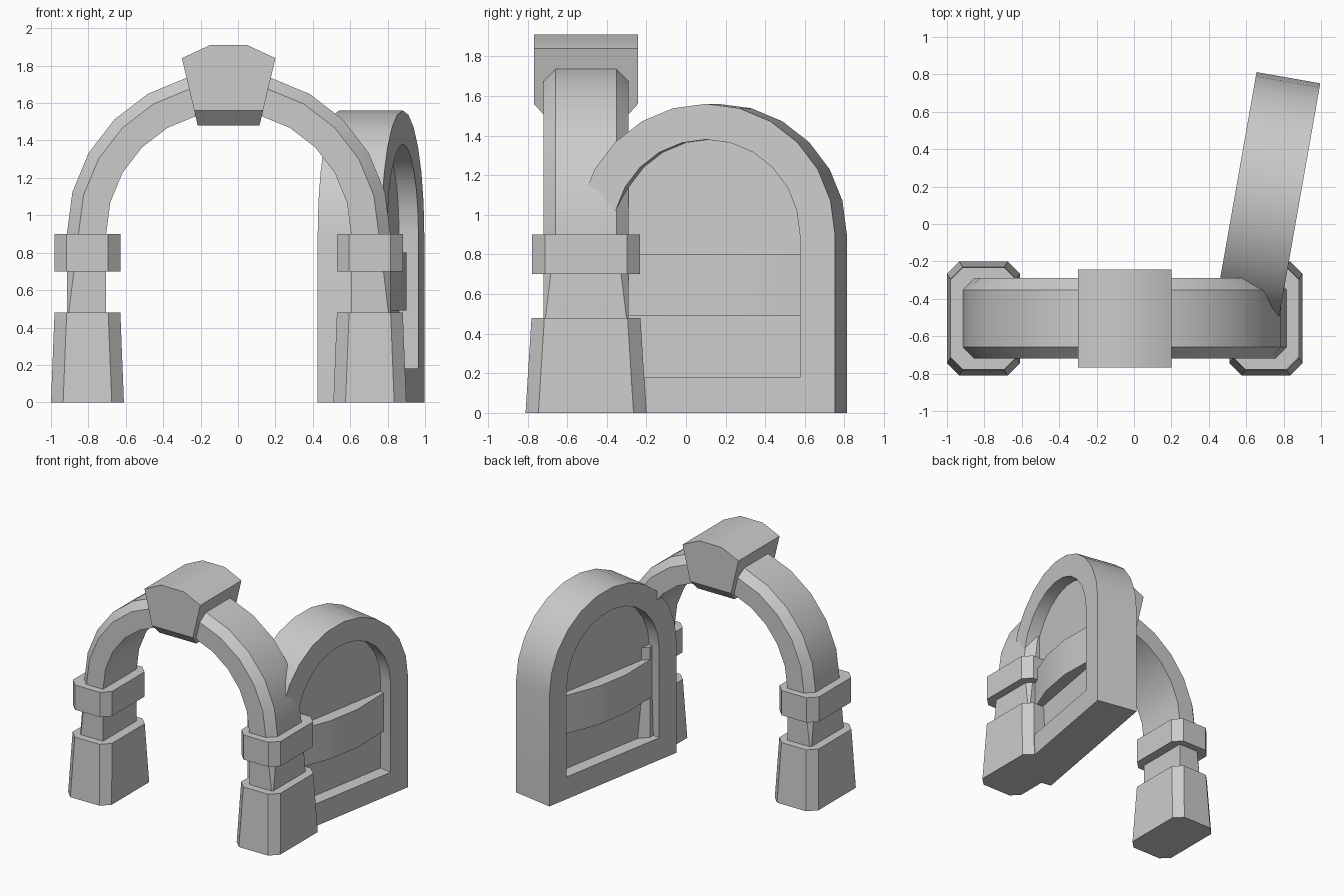
import bpy, bmesh
from math import sin, cos, pi, radians
from mathutils import Matrix

if "Cube" in bpy.data.objects:
    bpy.data.objects.remove(bpy.data.objects["Cube"])

CX, CY, SPRING = -0.05, -0.505, 0.9   # arch centre and springing height
STEPS = 12                            # segments in every half circle


def loft(name, rings, cyclic=False, matrix=None):
    """Skin a series of equal-length closed rings; cap the ends unless cyclic."""
    bm = bmesh.new()
    vs = [[bm.verts.new(p) for p in r] for r in rings]
    n = len(rings[0])
    pairs = list(zip(vs, vs[1:])) + ([(vs[-1], vs[0])] if cyclic else [])
    for a, b in pairs:
        for i in range(n):
            j = (i + 1) % n
            bm.faces.new((a[i], a[j], b[j], b[i]))
    if not cyclic:
        bm.faces.new(vs[0])
        bm.faces.new(vs[-1])
    bmesh.ops.recalc_face_normals(bm, faces=bm.faces)
    me = bpy.data.meshes.new(name)
    bm.to_mesh(me)
    bm.free()
    ob = bpy.data.objects.new(name, me)
    bpy.context.collection.objects.link(ob)
    if matrix:
        ob.matrix_world = matrix
    bpy.ops.object.select_all(action='DESELECT')
    ob.select_set(True)
    bpy.context.view_layer.objects.active = ob
    bpy.ops.object.shade_smooth_by_angle(angle=radians(30))
    return ob


def octagon(cx, hx, hy, z, c=0.065):
    """Rectangle with cut corners, lying flat at height z."""
    pts = [(hx, hy - c), (hx - c, hy), (c - hx, hy), (-hx, hy - c),
           (-hx, c - hy), (c - hx, -hy), (hx - c, -hy), (hx, c - hy)]
    return [(cx + x, CY + y, z) for x, y in pts]


# Pillar bases and collars, mirrored about the arch centre
for label, s in (("left", -1), ("right", 1)):
    x = CX + s * 0.755
    loft(label + "_base", [octagon(x, 0.195, 0.305, 0), octagon(x, 0.176, 0.275, 0.48)])
    loft(label + "_collar", [octagon(x, 0.176, 0.272, 0.70), octagon(x, 0.176, 0.272, 0.90)])


# Arch: one swept band, outer edges cut, running down into both bases
def band(angle, z, c):
    section = [(0.655, -0.215), (0.865 - c, -0.215), (0.865, c - 0.215),
               (0.865, 0.215 - c), (0.865 - c, 0.215), (0.655, 0.215)]
    return [(CX + r * cos(angle), CY + y, z + r * sin(angle)) for r, y in section]


rings = [band(0, 0.42, 0.003)]
rings += [band(pi * i / STEPS, SPRING, 0.062) for i in range(STEPS + 1)]
rings.append(band(pi, 0.42, 0.003))
loft("arch", rings)


# Keystone with cut lower front and back edges
def key_ring(y, low):
    half = 0.165 + (low - 1.48) * 0.236
    pts = [(-0.25, 1.84), (-0.10, 1.91), (0.10, 1.91), (0.25, 1.84), (half, low), (-half, low)]
    return [(CX + x, CY + y, z) for x, z in pts]


loft("keystone", [key_ring(-0.263, 1.56), key_ring(-0.19, 1.48),
                  key_ring(0.19, 1.48), key_ring(0.263, 1.56)])

# Door, swung open: local x is thickness, local y is width
door = Matrix.Translation((0.711, 0.132, 0)) @ Matrix.Rotation(radians(-10), 4, 'Z')


def door_ring(x, r, bottom):
    arc = [(x, r * cos(pi * i / STEPS), SPRING + r * sin(pi * i / STEPS)) for i in range(STEPS + 1)]
    return arc + [(x, -r, bottom), (x, r, bottom)]


T = 0.173
loft("door_frame", [door_ring(T, 0.66, 0), door_ring(-T, 0.66, 0),
                    door_ring(-T, 0.48, 0.18), door_ring(T, 0.48, 0.18)], True, door)
loft("door_panel", [door_ring(-0.068, 0.482, 0.178), door_ring(0.068, 0.482, 0.178)], False, door)

# Bowed crossbar, showing on both faces of the door
bar = [(0.10, -0.48), (0.168, -0.14), (0.168, 0.14), (0.10, 0.48),
       (-0.10, 0.48), (-0.168, 0.14), (-0.168, -0.14), (-0.10, -0.48)]
loft("door_crossbar", [[(x, y, z) for x, y in bar] for z in (0.49, 0.80)], False, door)
